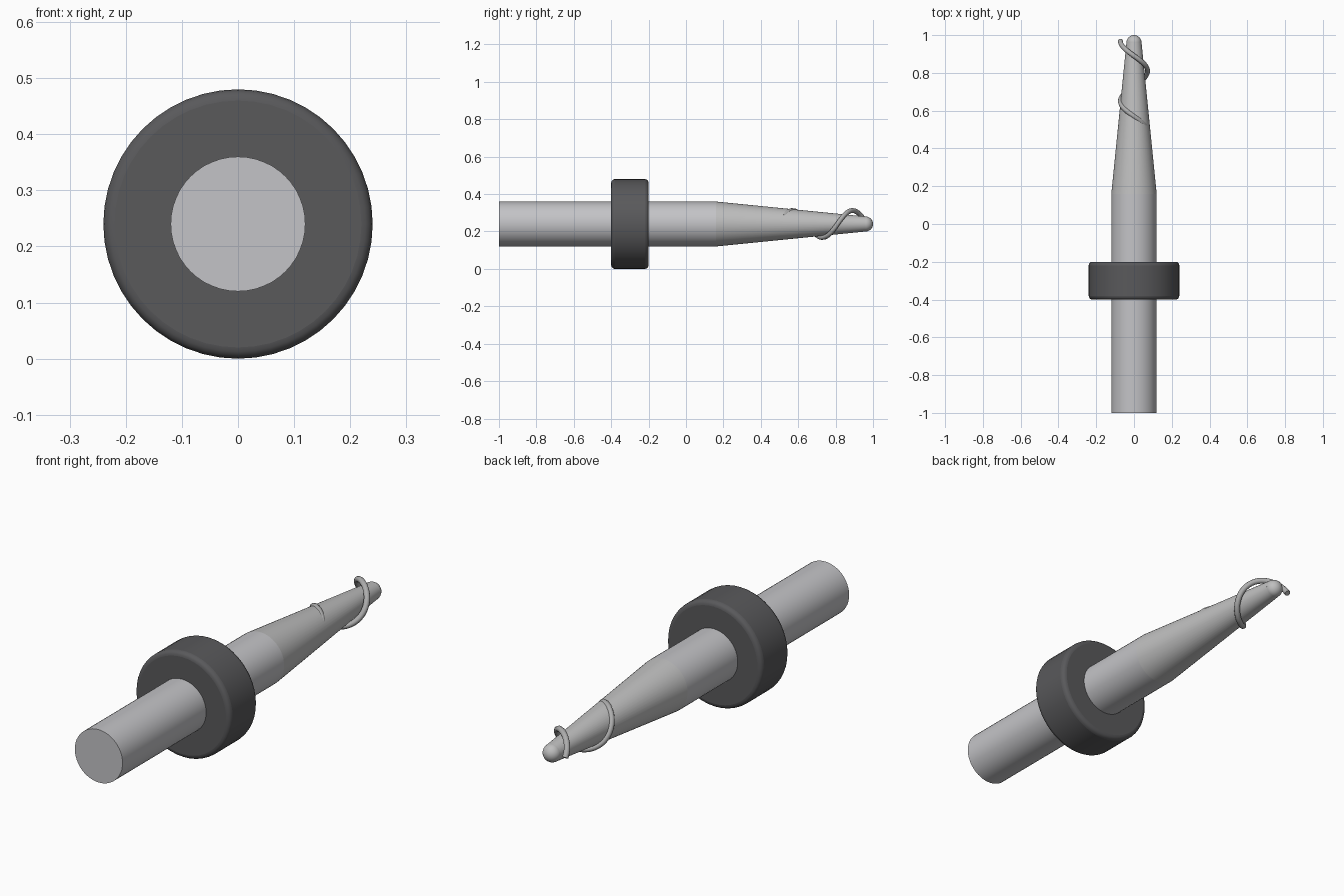
import bpy, math
from mathutils import Matrix

cube = bpy.data.objects.get("Cube")
if cube:
    bpy.data.objects.remove(cube, do_unlink=True)

AXIS_Z = 0.24


def material(name, rgb):
    m = bpy.data.materials.new(name)
    m.use_nodes = True
    m.diffuse_color = (*rgb, 1)
    m.node_tree.nodes["Principled BSDF"].inputs["Base Color"].default_value = (*rgb, 1)
    return m


light_grey = material("light grey", (0.55, 0.55, 0.57))
tip_grey = material("tip grey", (0.52, 0.52, 0.52))
wire_grey = material("wire grey", (0.42, 0.42, 0.42))
dark_grey = material("dark grey", (0.1, 0.1, 0.105))


def finish(name, mat):
    ob = bpy.context.object
    ob.name = name
    ob.data.materials.append(mat)
    bpy.ops.object.shade_smooth_by_angle(angle=math.radians(35))
    return ob


def along_y(name, y0, y1, r0, r1, mat, sides=48):
    """Round part lying along y, from y0 (radius r0) to y1 (radius r1)."""
    bpy.ops.mesh.primitive_cone_add(vertices=sides, radius1=r0, radius2=r1, depth=y1 - y0)
    ob = bpy.context.object
    ob.data.transform(Matrix.Rotation(-math.pi / 2, 4, 'X'))
    ob.location = (0, (y0 + y1) / 2, AXIS_Z)
    return finish(name, mat)


# Handle and tapered tip
along_y("handle", -1, 0.16, 0.12, 0.12, light_grey)
along_y("tapered_tip", 0.16, 0.96, 0.12, 0.04, tip_grey)

# Rounded end
bpy.ops.mesh.primitive_uv_sphere_add(segments=32, ring_count=16, radius=0.04,
                                     location=(0, 0.96, AXIS_Z))
finish("rounded_end", tip_grey)

# Collar with softened rims
collar = along_y("collar", -0.4, -0.2, 0.24, 0.24, dark_grey)
bevel = collar.modifiers.new("soft_rims", 'BEVEL')
bevel.width = 0.02
bevel.segments = 4
bevel.limit_method = 'ANGLE'
bevel.angle_limit = math.radians(40)

# Wire winding around the tip, its front end sinking into the taper
curve = bpy.data.curves.new("wire_coil", 'CURVE')
curve.dimensions = '3D'
curve.bevel_depth = 0.013
curve.bevel_resolution = 3
curve.use_fill_caps = True
steps = 72
radius, pitch, back_y, turns = 0.072, 0.32, 0.97, 1.4
path = curve.splines.new('POLY')
path.points.add(steps)
for i, p in enumerate(path.points):
    t = turns * i / steps
    a = math.tau * t
    p.co = (-radius * math.cos(a), back_y - pitch * t, AXIS_Z + radius * math.sin(a), 1)
path.use_smooth = True
wire = bpy.data.objects.new("wire_coil", curve)
bpy.context.collection.objects.link(wire)
curve.materials.append(wire_grey)
